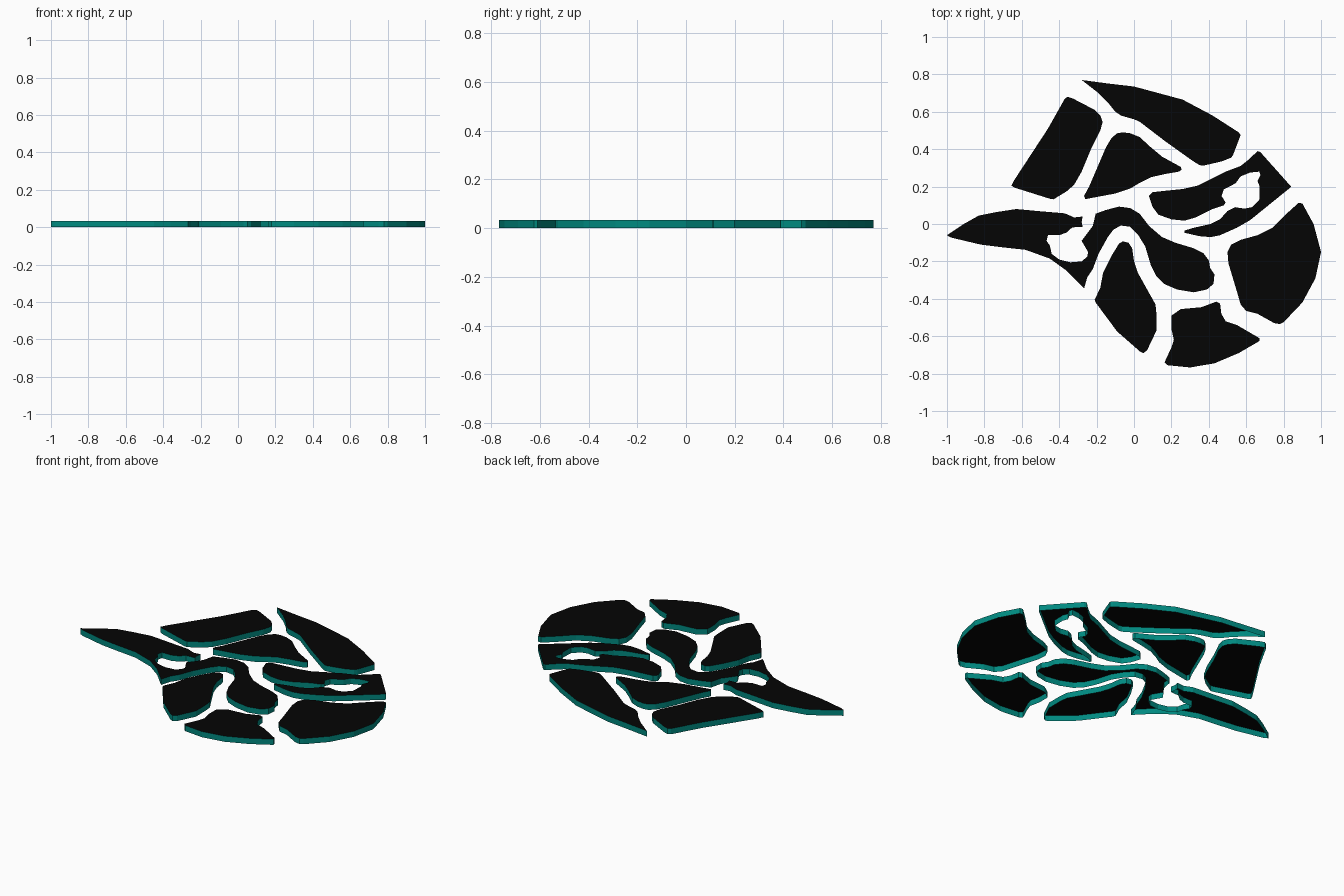
import bpy, bmesh

THICK = 0.034


def material(name, rgb):
    m = bpy.data.materials.new(name)
    m.diffuse_color = (*rgb, 1)
    return m


BLACK = material("black_cap", (0.0015, 0.0015, 0.0015))
TEAL = material("teal_edge", (0.0, 0.25, 0.215))


def plate(name, outline):
    """Shallow shell: black top cap with a teal skirt down to z = 0, open below."""
    bm = bmesh.new()
    base = bm.faces.new([bm.verts.new((x, y, 0)) for x, y in outline])
    new = bmesh.ops.extrude_face_region(bm, geom=[base], use_keep_orig=True)["geom"]
    bmesh.ops.translate(bm, vec=(0, 0, THICK),
                        verts=[g for g in new if isinstance(g, bmesh.types.BMVert)])
    bmesh.ops.recalc_face_normals(bm, faces=bm.faces)
    for f in bm.faces:
        f.material_index = 0 if abs(f.normal.z) > 0.5 else 1
    bmesh.ops.delete(bm, geom=[base], context='FACES_ONLY')
    me = bpy.data.meshes.new(name)
    bm.to_mesh(me)
    bm.free()
    me.materials.append(BLACK)
    me.materials.append(TEAL)
    ob = bpy.data.objects.new(name, me)
    bpy.context.collection.objects.link(ob)


# Upper crest plate
plate("crest_plate", [
    (-.28, .77), (-.13, .75), (0, .735), (.26, .665), (.42, .58), (.56, .49), (.57, .475),
    (.53, .37), (.52, .355), (.47, .335), (.37, .312), (.35, .315), (.31, .34), (.17, .44),
    (.03, .547), (0, .56), (-.07, .58), (-.10, .60), (-.14, .65), (-.19, .70)])

# Upper left plate
plate("upper_left_plate", [
    (-.355, .68), (-.325, .67), (-.21, .61), (-.18, .58), (-.168, .545), (-.18, .50),
    (-.23, .40), (-.28, .28), (-.32, .21), (-.36, .175), (-.43, .132), (-.45, .135),
    (-.64, .195), (-.655, .205), (-.64, .235), (-.46, .51), (-.37, .67)])

# Inner upper plate
plate("inner_upper_plate", [
    (-.06, .49), (-.02, .485), (.03, .465), (.09, .41), (.15, .36), (.25, .305), (.255, .29),
    (.24, .28), (.17, .268), (.09, .25), (.03, .22), (-.02, .19), (-.10, .163), (-.26, .133),
    (-.267, .15), (-.24, .20), (-.15, .41), (-.12, .46), (-.09, .485)])

# Right forked plate with an open pocket
plate("right_forked_plate", [
    (.08, .15), (.10, .17), (.16, .177), (.26, .187), (.34, .205), (.41, .24), (.49, .28),
    (.57, .31), (.62, .35), (.66, .39), (.675, .385), (.84, .20), (.83, .19), (.62, .02),
    (.55, -.02), (.46, -.06), (.41, -.07), (.35, -.065), (.27, -.047), (.27, -.035),
    (.32, -.02), (.41, 0), (.46, .025), (.50, .07), (.54, .09), (.59, .082), (.63, .09),
    (.67, .13), (.672, .20), (.66, .23), (.676, .26), (.67, .28), (.62, .275), (.57, .255),
    (.545, .22), (.52, .205), (.48, .185), (.468, .15), (.49, .115), (.48, .10), (.42, .08),
    (.33, .035), (.27, .018), (.20, .025), (.13, .05), (.10, .09)])

# Long pointed plate that bends into the centre
plate("pointed_central_plate", [
    (-1, -.06), (-.97, -.04), (-.91, 0), (-.83, .045), (-.74, .063), (-.63, .08), (-.50, .068),
    (-.37, .057), (-.32, .035), (-.275, .04), (-.28, .01), (-.275, -.015), (-.33, -.018),
    (-.36, -.045), (-.40, -.06), (-.46, -.06), (-.468, -.09), (-.45, -.115), (-.44, -.16),
    (-.40, -.19), (-.34, -.205), (-.28, -.20), (-.25, -.175), (-.245, -.15), (-.28, -.09),
    (-.22, -.01), (-.205, .055), (-.15, .075), (-.08, .093), (-.02, .085), (.03, .055),
    (.08, -.01), (.15, -.07), (.22, -.10), (.32, -.13), (.37, -.155), (.40, -.195),
    (.407, -.235), (.43, -.27), (.425, -.32), (.39, -.35), (.32, -.365), (.23, -.35),
    (.16, -.32), (.12, -.28), (.09, -.22), (.06, -.12), (.02, -.055), (-.02, -.015),
    (-.07, -.008), (-.11, -.03), (-.14, -.07), (-.19, -.16), (-.22, -.24), (-.25, -.285),
    (-.267, -.345), (-.36, -.25), (-.45, -.185), (-.58, -.138), (-.70, -.125), (-.82, -.11),
    (-.98, -.072)])

# Lower left plate
plate("lower_left_plate", [
    (-.06, -.093), (-.03, -.10), (-.01, -.13), (0, -.20), (.02, -.26), (.07, -.35),
    (.115, -.43), (.12, -.48), (.12, -.57), (.07, -.675), (.05, -.69), (.03, -.68),
    (-.09, -.575), (-.205, -.42), (-.21, -.405), (-.18, -.34), (-.165, -.26), (-.12, -.17),
    (-.08, -.105)])

# Bottom plate
plate("bottom_plate", [
    (.20, -.49), (.25, -.455), (.36, -.445), (.44, -.415), (.46, -.425), (.467, -.48),
    (.49, -.52), (.55, -.54), (.67, -.61), (.672, -.625), (.56, -.69), (.43, -.745),
    (.30, -.767), (.18, -.755), (.163, -.74), (.20, -.66), (.213, -.62), (.20, -.56)])

# Right end plate
plate("right_end_plate", [
    (.88, .113), (.90, .11), (.96, 0), (1, -.15), (.97, -.29), (.90, -.42), (.80, -.525),
    (.78, -.535), (.75, -.53), (.66, -.48), (.60, -.465), (.57, -.43), (.55, -.36),
    (.505, -.21), (.50, -.15), (.52, -.11), (.57, -.085), (.66, -.06), (.74, -.02), (.81, .05)])
